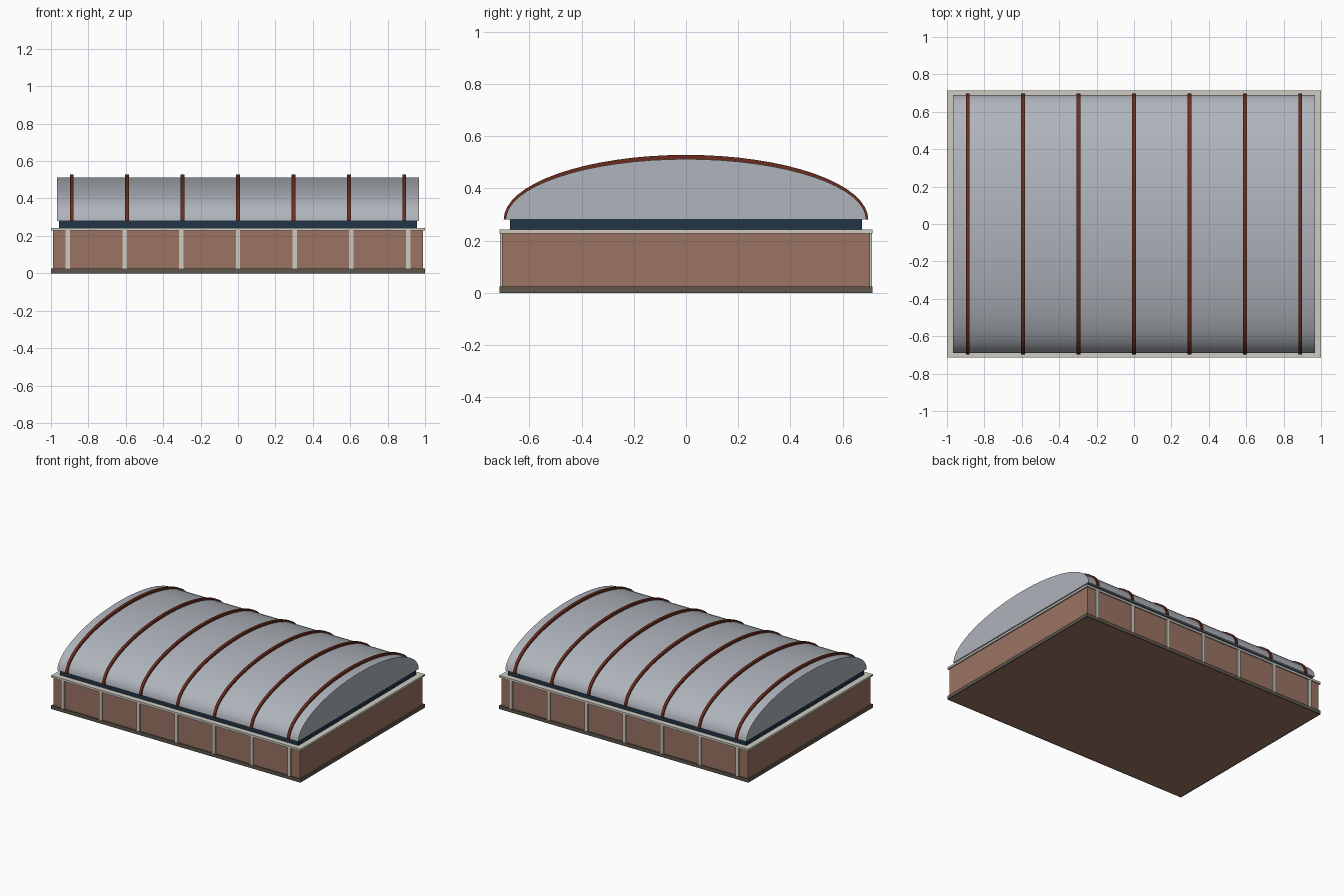
import bpy, bmesh, math

cube = bpy.data.objects.get("Cube")
if cube:
    bpy.data.objects.remove(cube, do_unlink=True)


def material(name, srgb):
    mat = bpy.data.materials.new(name)
    color = [c ** 2.2 for c in srgb] + [1]
    mat.use_nodes = True
    mat.diffuse_color = color
    mat.node_tree.nodes["Principled BSDF"].inputs["Base Color"].default_value = color
    return mat


brick = material("brick", (0.60, 0.45, 0.39))
stone = material("pale stone", (0.80, 0.79, 0.75))
plinth_mat = material("dark stone", (0.37, 0.34, 0.30))
glass = material("dark glass", (0.15, 0.22, 0.28))
metal = material("roof metal", (0.68, 0.70, 0.73))
rust = material("rust red steel", (0.42, 0.19, 0.14))


def finish(name, bm, mat, smooth=False):
    bmesh.ops.recalc_face_normals(bm, faces=bm.faces)
    mesh = bpy.data.meshes.new(name)
    bm.to_mesh(mesh)
    bm.free()
    mesh.materials.append(mat)
    obj = bpy.data.objects.new(name, mesh)
    bpy.context.collection.objects.link(obj)
    if smooth:
        bpy.ops.object.select_all(action="DESELECT")
        obj.select_set(True)
        bpy.context.view_layer.objects.active = obj
        bpy.ops.object.shade_smooth_by_angle(angle=math.radians(35))
    return obj


def box(name, mat, x0, x1, y0, y1, z0, z1):
    bm = bmesh.new()
    bmesh.ops.create_cube(bm, size=1)
    for v in bm.verts:
        v.co = (x1 if v.co.x > 0 else x0, y1 if v.co.y > 0 else y0, z1 if v.co.z > 0 else z0)
    return finish(name, bm, mat)


def slab(name, mat, hx, hy, z0, z1):
    return box(name, mat, -hx, hx, -hy, hy, z0, z1)


def extrude_profile(name, mat, points, direction, smooth=False):
    """Extrude a closed planar outline along a direction."""
    bm = bmesh.new()
    face = bm.faces.new([bm.verts.new(p) for p in points])
    new = bmesh.ops.extrude_face_region(bm, geom=[face])["geom"]
    bmesh.ops.translate(bm, vec=direction, verts=[g for g in new if isinstance(g, bmesh.types.BMVert)])
    return finish(name, bm, mat, smooth)


def arch(x, half_width, rise, segments=32):
    return [(x, half_width * math.cos(math.pi * i / segments),
             EAVES + rise * math.sin(math.pi * i / segments)) for i in range(segments + 1)]


HX, HY = 1.0, 0.713
WX, WY = 0.99, 0.704
EAVES = 0.28

# Brick walls, with a plinth ring around their foot
slab("walls", brick, WX, WY, 0, 0.23)
for side, s in (("left", 1), ("right", -1)):
    box("plinth_" + side, plinth_mat, *sorted((s * WX, s * HX)), -HY, HY, 0, 0.025)
for side, s in (("back", 1), ("front", -1)):
    box("plinth_" + side, plinth_mat, -WX, WX, *sorted((s * WY, s * HY)), 0, 0.025)

# Stone ledge and recessed window band
slab("ledge", stone, HX, HY, 0.228, 0.243)
slab("window_band", glass, 0.957, 0.674, 0.243, EAVES)

# Pilasters on both long walls
for side, s in (("back", 1), ("front", -1)):
    for i in range(-3, 4):
        x = i * 0.303
        box(f"pilaster_{side}_{i + 4}", stone, x - 0.012, x + 0.012,
            *sorted((s * (WY - 0.005), s * (HY - 0.001))), 0.025, 0.228)

# Barrel roof with solid gable ends
extrude_profile("barrel_roof", metal, arch(-0.967, 0.69, 0.232), (1.934, 0, 0), True)

# Arched ribs over the roof
for i in range(-3, 4):
    x = i * 0.2965 - 0.01
    outline = arch(x, 0.698, 0.248) + arch(x, 0.684, 0.226)[::-1]
    extrude_profile(f"roof_rib_{i + 4}", rust, outline, (0.02, 0, 0), True)
